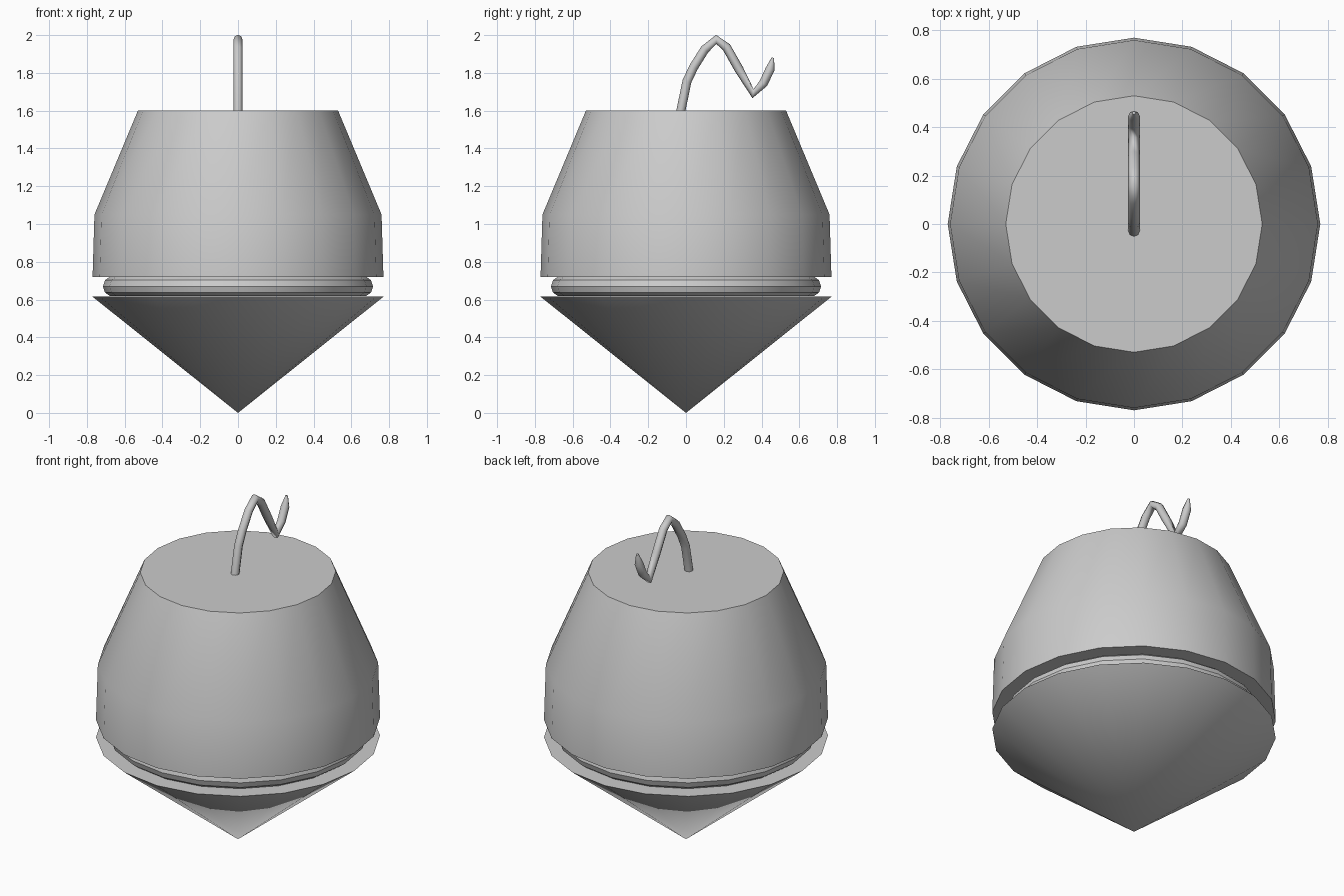
import bpy, bmesh
from math import cos, sin, tau, radians

if "Cube" in bpy.data.objects:
    bpy.data.objects.remove(bpy.data.objects["Cube"])

SIDES = 20


def lathe(name, profile):
    """Closed turned solid from (radius, z) points, bottom to top."""
    bm = bmesh.new()
    rings = []
    for r, z in profile:
        n = SIDES if r > 0 else 1
        rings.append([bm.verts.new((r * cos(tau * i / SIDES), r * sin(tau * i / SIDES), z))
                      for i in range(n)])
    for a, b in zip(rings, rings[1:]):
        for i in range(SIDES):
            j = (i + 1) % SIDES
            if len(a) == 1:
                bm.faces.new((a[0], b[j], b[i]))
            else:
                bm.faces.new((a[i], a[j], b[j], b[i]))
    for ring in (rings[0], rings[-1]):
        if len(ring) > 1:
            bm.faces.new(ring)
    bmesh.ops.recalc_face_normals(bm, faces=bm.faces)
    mesh = bpy.data.meshes.new(name)
    bm.to_mesh(mesh)
    bm.free()
    ob = bpy.data.objects.new(name, mesh)
    bpy.context.collection.objects.link(ob)
    smooth(ob)
    return ob


def smooth(ob):
    bpy.ops.object.select_all(action='DESELECT')
    ob.select_set(True)
    bpy.context.view_layer.objects.active = ob
    bpy.ops.object.shade_smooth_by_angle(angle=radians(30))


# pointed lower half and tapered upper half
lathe("lower_cone", [(0, 0), (0.77, 0.615)])
lathe("upper_body", [(0.77, 0.72), (0.76, 1.05), (0.53, 1.6)])

# rounded ring in the gap between the halves
bpy.ops.mesh.primitive_torus_add(major_segments=SIDES, minor_segments=10,
                                 major_radius=0.66, minor_radius=0.055,
                                 location=(0, 0, 0.67))
ring = bpy.context.object
ring.name = "middle_ring"
smooth(ring)

# bent wire on top, lying in the y-z plane, tapering at its tip
path = [(-0.035, 1.56), (-0.025, 1.61), (0.005, 1.755), (0.04, 1.83), (0.10, 1.925),
        (0.16, 1.977), (0.215, 1.935), (0.28, 1.82), (0.355, 1.69),
        (0.41, 1.745), (0.445, 1.82), (0.46, 1.88)]
curve = bpy.data.curves.new("top_wire", 'CURVE')
curve.dimensions = '3D'
curve.bevel_depth = 0.024
curve.bevel_resolution = 2
curve.use_fill_caps = True
spline = curve.splines.new('POLY')
spline.points.add(len(path) - 1)
for p, (y, z) in zip(spline.points, path):
    p.co = (0, y, z, 1)
spline.points[-1].radius = 0.3
spline.use_smooth = True
wire = bpy.data.objects.new("top_wire", curve)
bpy.context.collection.objects.link(wire)
